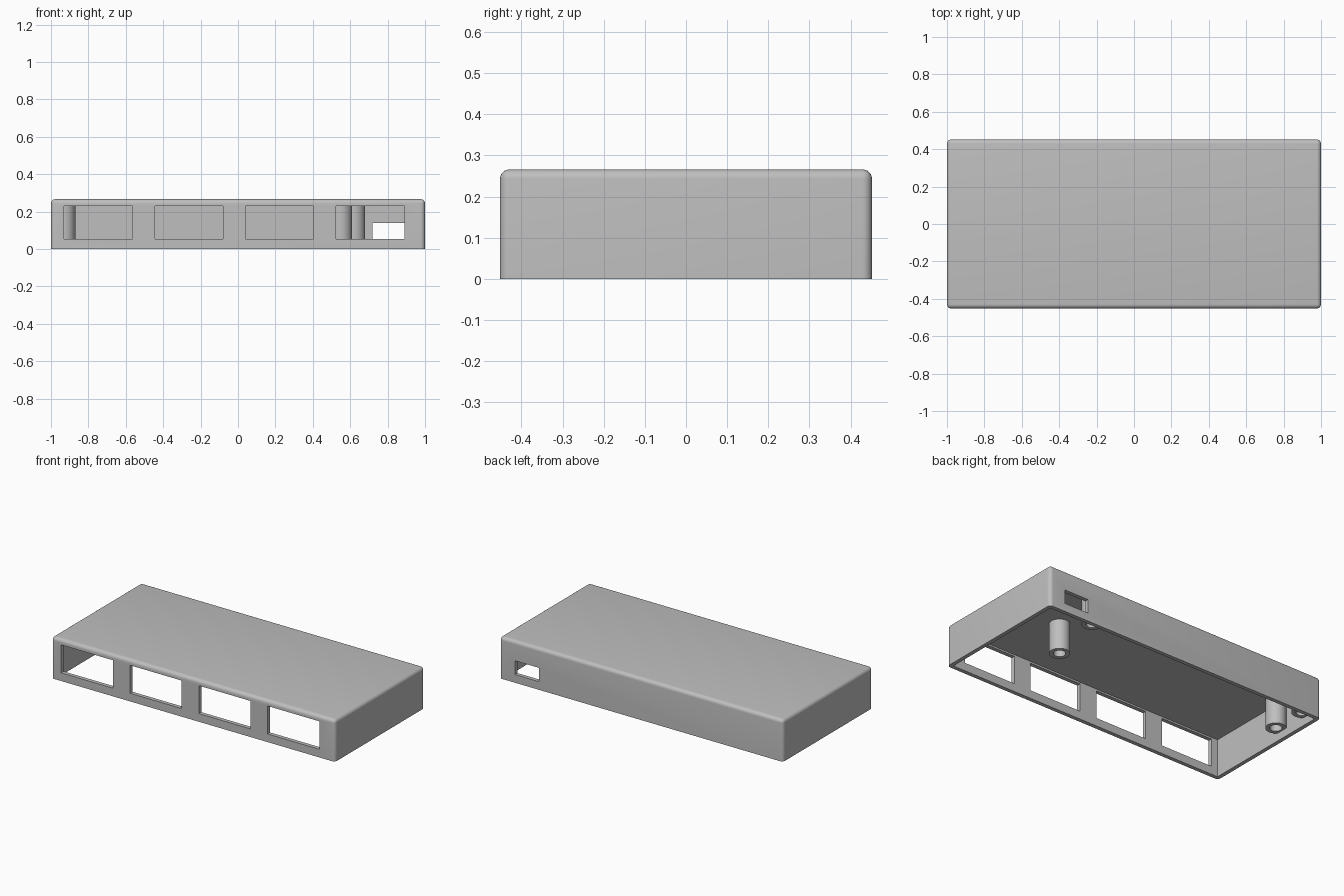
import bpy, bmesh, math
from mathutils import Matrix

if "Cube" in bpy.data.objects:
    bpy.data.objects.remove(bpy.data.objects["Cube"], do_unlink=True)

HALF_X, HALF_Y, HEIGHT = 1.0, 0.452, 0.266
WALL = 0.025
LID = HEIGHT - WALL

grey = bpy.data.materials.new("plain grey")
grey.use_nodes = True
grey.diffuse_color = (0.52, 0.52, 0.52, 1)
grey.node_tree.nodes["Principled BSDF"].inputs["Base Color"].default_value = (0.52, 0.52, 0.52, 1)


def finish(name, bm):
    bmesh.ops.recalc_face_normals(bm, faces=bm.faces)
    mesh = bpy.data.meshes.new(name)
    bm.to_mesh(mesh)
    bm.free()
    mesh.materials.append(grey)
    obj = bpy.data.objects.new(name, mesh)
    bpy.context.collection.objects.link(obj)
    return obj


def box(name, x, y, z, radius=0):
    """Box between (min, max) pairs, optionally rounded on all but its bottom edges."""
    bm = bmesh.new()
    bmesh.ops.create_cube(bm, size=1)
    for v in bm.verts:
        v.co = [pair[1] if c > 0 else pair[0] for c, pair in zip(v.co, (x, y, z))]
    if radius:
        edges = [e for e in bm.edges if max(v.co.z for v in e.verts) > z[0]]
        bmesh.ops.bevel(bm, geom=edges, offset=radius, segments=6, profile=0.5, affect='EDGES')
    return finish(name, bm)


def select_only(obj):
    bpy.ops.object.select_all(action='DESELECT')
    obj.select_set(True)
    bpy.context.view_layer.objects.active = obj


def cut(obj, cutter):
    mod = obj.modifiers.new("cut", 'BOOLEAN')
    mod.operation, mod.solver, mod.object = 'DIFFERENCE', 'EXACT', cutter
    select_only(obj)
    bpy.ops.object.modifier_apply(modifier=mod.name)
    bpy.data.objects.remove(cutter, do_unlink=True)


def smooth(obj):
    select_only(obj)
    bpy.ops.object.shade_smooth_by_angle(angle=math.radians(30))


# Rounded cover, hollow and open underneath
shell = box("cover_shell", (-HALF_X, HALF_X), (-HALF_Y, HALF_Y), (0, HEIGHT), radius=0.023)
cut(shell, box("cavity", (WALL - HALF_X, HALF_X - WALL), (WALL - HALF_Y, HALF_Y - WALL), (-0.1, LID)))

# Four front windows
for i in range(4):
    left = -0.93 + i * 0.485
    cut(shell, box("front_window", (left, left + 0.365), (-0.5, -0.4), (0.052, 0.23)))

# Small back opening
cut(shell, box("back_window", (0.718, 0.89), (0.4, 0.5), (0.052, 0.14)))
smooth(shell)


# Hollow mounting posts hanging from the lid
def post(name, x, y, outer=0.06, inner=0.035, bottom=0.05, sides=32):
    bm = bmesh.new()
    profile = [(outer, LID + 0.005), (outer, bottom), (inner, bottom), (inner, LID + 0.005)]
    verts = [bm.verts.new((r, 0, z)) for r, z in profile]
    edges = [bm.edges.new(pair) for pair in zip(verts, verts[1:])]
    bmesh.ops.spin(bm, geom=verts + edges, cent=(0, 0, 0), axis=(0, 0, 1),
                   angle=math.tau, steps=sides, use_merge=True)
    bmesh.ops.remove_doubles(bm, verts=bm.verts, dist=0.0001)
    bmesh.ops.transform(bm, matrix=Matrix.Translation((x, y, 0)), verts=bm.verts)
    smooth(finish(name, bm))


post("left_middle_post", 0.55, 0.0)
post("left_back_post", 0.62, 0.37)
post("right_middle_post", -0.93, 0.14)
post("right_back_post", -0.93, 0.37)
